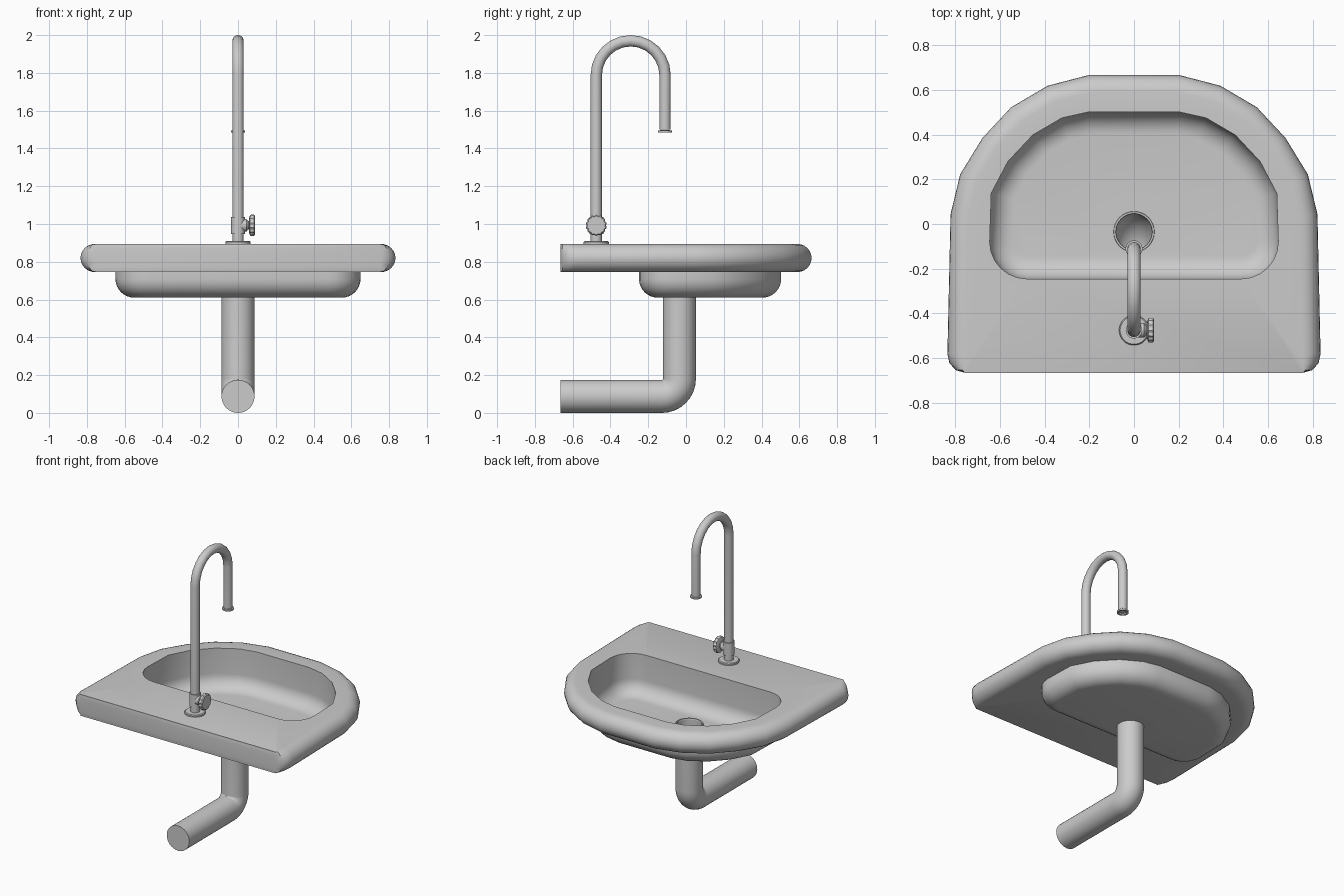
import bpy, bmesh, math
from mathutils import Vector, Matrix

if "Cube" in bpy.data.objects:
    bpy.data.objects.remove(bpy.data.objects["Cube"])


def finish(bm, name, matrix=None, angle=35, recalc=True):
    bmesh.ops.remove_doubles(bm, verts=bm.verts[:], dist=1e-5)
    if recalc:
        bmesh.ops.recalc_face_normals(bm, faces=bm.faces[:])
    if matrix:
        bmesh.ops.transform(bm, matrix=matrix, verts=bm.verts[:])
    me = bpy.data.meshes.new(name)
    bm.to_mesh(me)
    bm.free()
    ob = bpy.data.objects.new(name, me)
    bpy.context.collection.objects.link(ob)
    bpy.ops.object.select_all(action='DESELECT')
    ob.select_set(True)
    bpy.context.view_layer.objects.active = ob
    bpy.ops.object.shade_smooth_by_angle(angle=math.radians(angle))
    return ob


def ring(bm, pts):
    return [bm.verts.new(p) for p in pts]


def skin(bm, rings, closed=False):
    pairs = list(zip(rings, rings[1:])) + ([(rings[-1], rings[0])] if closed else [])
    for a, b in pairs:
        n = len(a)
        for i in range(n):
            j = (i + 1) % n
            bm.faces.new((a[i], a[j], b[j], b[i]))


def fill_between(bm, a, b):
    """Flat face region between an outer and an inner loop."""
    edges = []
    for loop in (a, b):
        for i in range(len(loop)):
            v, w = loop[i], loop[(i + 1) % len(loop)]
            edges.append(bm.edges.get((v, w)) or bm.edges.new((v, w)))
    bmesh.ops.triangle_fill(bm, edges=edges, use_beauty=True, normal=(0, 0, 1))


def mirrored(half):
    return [Vector(p) for p in half] + [Vector((-x, y)) for x, y in reversed(half)]


def inset(pts, d):
    """Mitred inward offset of a counter-clockwise outline."""
    out = []
    for i, p in enumerate(pts):
        e1 = (p - pts[i - 1]).normalized()
        e2 = (pts[(i + 1) % len(pts)] - p).normalized()
        n1, n2 = Vector((-e1.y, e1.x)), Vector((-e2.y, e2.x))
        out.append(p + (n1 + n2) * d / (1 + n1.dot(n2)))
    return out


def lathe(name, profile, loc, axis='Z', n=24, lobes=0, closed=False):
    """Revolve (radius, height) points; lobes scallops the radius."""
    bm = bmesh.new()
    rings = []
    for r, h in profile:
        pts = []
        for i in range(n):
            a = 2 * math.pi * i / n
            k = r * (1 + 0.05 * math.cos(lobes * a)) if lobes else r
            pts.append((k * math.cos(a), k * math.sin(a), h))
        rings.append(ring(bm, pts))
    skin(bm, rings, closed)
    if not closed:
        bm.faces.new(rings[0])
        bm.faces.new(rings[-1])
    rot = Matrix.Rotation(math.pi / 2, 4, 'Y') if axis == 'X' else Matrix()
    return finish(bm, name, Matrix.Translation(loc) @ rot)


def tube(name, path, r, n=24):
    """Sweep a circle along a path of (y, z) points; the far end is capped."""
    bm = bmesh.new()
    path = [Vector(p) for p in path]
    rings = []
    for i, p in enumerate(path):
        t = (path[min(i + 1, len(path) - 1)] - path[max(i - 1, 0)]).normalized()
        if i == 0 or i == len(path) - 1:
            q = path[1] - path[0] if i == 0 else path[-1] - path[-2]
            t = q.normalized()
        pts = []
        for k in range(n):
            a = 2 * math.pi * k / n
            c = p + Vector((-t.y, t.x)) * r * math.sin(a)
            pts.append((r * math.cos(a), c.x, c.y))
        rings.append(ring(bm, pts))
    skin(bm, rings)
    bm.faces.new(rings[-1])
    return finish(bm, name)


def arc(cy, cz, r, a0, a1, n):
    return [(cy + r * math.cos(math.radians(a0 + (a1 - a0) * i / n)),
             cz + r * math.sin(math.radians(a0 + (a1 - a0) * i / n))) for i in range(n + 1)]


# Outlines (right half, front to back)
back = [(.82, .044), (.777, .222), (.677, .385), (.549, .522), (.386, .618), (.205, .665)]
corner = [(.755, -.665), (.797, -.653), (.825, -.622), (.834, -.58)]
slab = mirrored(corner + back)
slab_in = inset(slab, .078)
for i in range(4):
    slab_in[i] = Vector((.755, slab[i].y))
    slab_in[-1 - i] = Vector((-.755, slab[i].y))
hole = mirrored(arc(.48, -.08, .165, -90, 0, 6) +
                [(.638, .138), (.563, .28), (.452, .398), (.322, .474), (.205, .5)])
DRAIN_Y = -.035

# Basin: slab with rounded rim and hollow bowl, one closed skin
bm = bmesh.new()
edge = []
for i in range(13):
    t = math.radians(-90 + 15 * i)
    edge.append(ring(bm, [(*(b + (a - b) * math.cos(t)), .82 + .075 * math.sin(t))
                          for a, b in zip(slab, slab_in)]))
skin(bm, edge)


def bowl(outline, top, floor, r):
    rings = [ring(bm, [(*p, top) for p in outline])]
    for i in range(9):
        t = math.radians(90 * i / 8)
        rings.append(ring(bm, [(*p, floor + r * (1 - math.sin(t)))
                               for p in inset(outline, r * (1 - math.cos(t)))]))
    skin(bm, rings)
    return rings[0], rings[-1]


rim, floor_in = bowl(hole, .895, .618, .1)
rim_under, floor_out = bowl(inset(hole, -.004), .745, .61, .1)
drain = [ring(bm, [(.083 * math.cos(2 * math.pi * i / 32),
                    DRAIN_Y + .083 * math.sin(2 * math.pi * i / 32), z) for i in range(32)])
         for z in (.618, .61)]
fill_between(bm, edge[-1], rim)
fill_between(bm, edge[0], rim_under)
fill_between(bm, floor_in, drain[0])
fill_between(bm, floor_out, drain[1])
skin(bm, drain)
finish(bm, "basin")

# Drain ring and waste pipe
lathe("drain_ring", [(.08, .616), (.092, .616), (.09, .624), (.082, .624)],
      (0, DRAIN_Y, 0), n=32, closed=True)
R = .0925
tube("waste_pipe", [(DRAIN_Y, .615)] + arc(DRAIN_Y - R, .0875 + R, R, 0, -90, 8) +
     [(-.665, .0875)], .0875, 32)

# Tap: base flange, valve body, stem, scalloped knob, gooseneck spout, nozzle
TAP_Y = -.475
lathe("tap_flange", [(.067, .893), (.067, .904), (.062, .909)], (0, TAP_Y, 0), n=32)
lathe("valve_body", [(.037, .947), (.037, 1.037)], (0, TAP_Y, 0))
lathe("valve_stem", [(.033, 0), (.033, .045), (.022, .055), (.022, .066)],
      (0, TAP_Y, .993), 'X')
lathe("knob", [(.036, .058), (.052, .064), (.054, .07), (.054, .084), (.048, .09)],
      (0, TAP_Y, .993), 'X', n=70, lobes=14)
tube("spout", [(TAP_Y, .9)] + arc(TAP_Y + .182, 1.788, .182, 180, 0, 12) +
     [(TAP_Y + .364, 1.5)], .03)
lathe("nozzle", [(.03, 1.494), (.038, 1.494), (.038, 1.484), (.026, 1.484), (.026, 1.498)],
      (0, TAP_Y + .364, 0))
